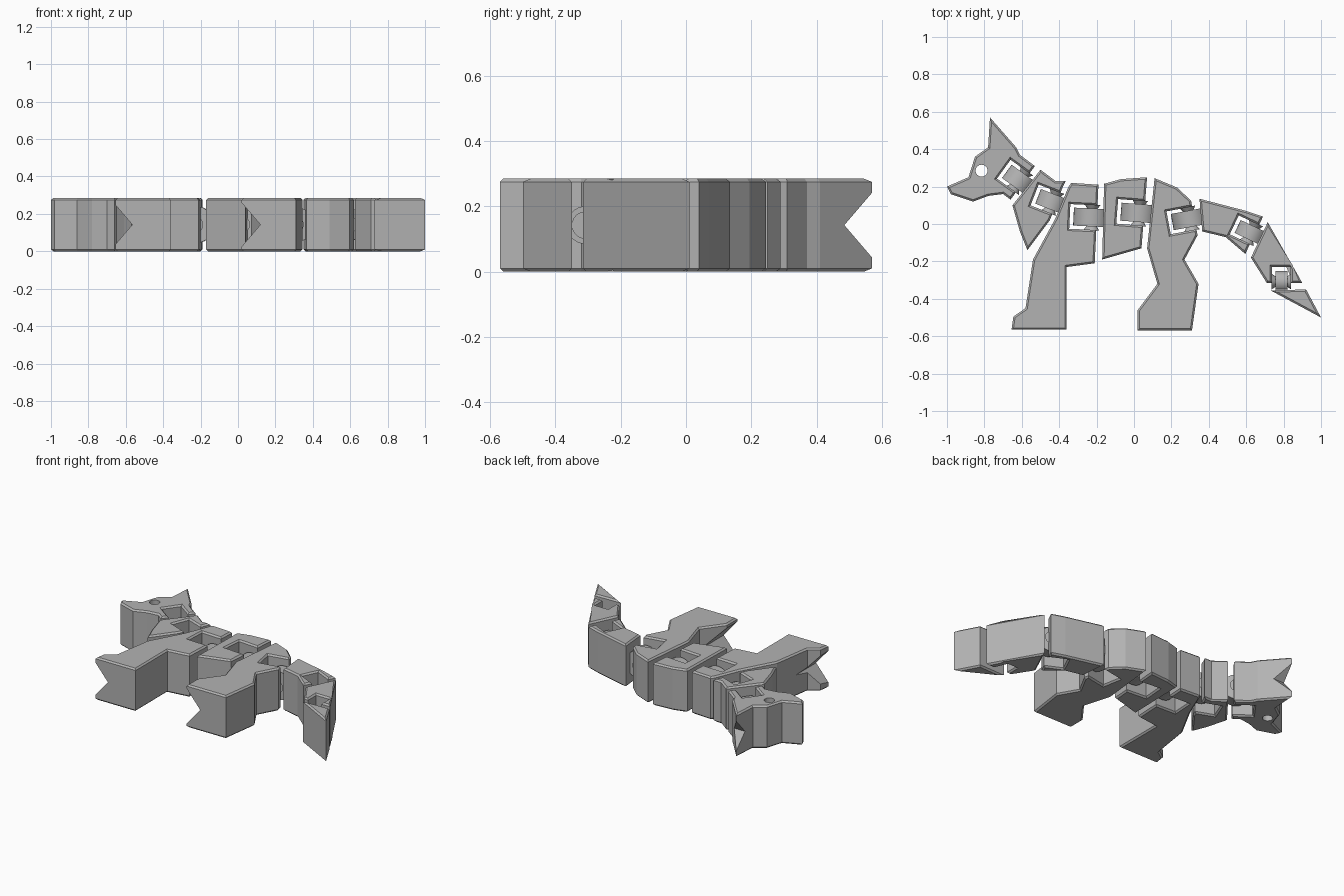
import bpy, bmesh, math
from mathutils import Matrix, Vector

if "Cube" in bpy.data.objects:
    bpy.data.objects.remove(bpy.data.objects["Cube"], do_unlink=True)

HEIGHT = 0.285
MID = HEIGHT / 2
UP = Vector((0, 0, 1))

grey = bpy.data.materials.new("plain grey")
grey.use_nodes = True
grey.diffuse_color = (0.45, 0.45, 0.45, 1)
grey.node_tree.nodes["Principled BSDF"].inputs["Base Color"].default_value = grey.diffuse_color


def finish(name, bm, smooth=False):
    bmesh.ops.recalc_face_normals(bm, faces=bm.faces[:])
    mesh = bpy.data.meshes.new(name)
    bm.to_mesh(mesh)
    bm.free()
    mesh.materials.append(grey)
    obj = bpy.data.objects.new(name, mesh)
    bpy.context.collection.objects.link(obj)
    if smooth:
        bpy.ops.object.select_all(action='DESELECT')
        obj.select_set(True)
        bpy.context.view_layer.objects.active = obj
        bpy.ops.object.shade_smooth_by_angle(angle=math.radians(30))
    return obj


def frame(origin, u):
    """Local x runs along u, local y is up, local z points sideways."""
    side = u.cross(UP)
    m = Matrix((u, UP, side)).transposed().to_4x4()
    m.translation = origin
    return m


def prism(name, points, depth, matrix=Matrix(), chamfer=0, smooth=False):
    bm = bmesh.new()
    base = bm.faces.new([bm.verts.new((x, y, chamfer)) for x, y in points])
    ext = bmesh.ops.extrude_face_region(bm, geom=[base], use_keep_orig=True)["geom"]
    top = next(g for g in ext if isinstance(g, bmesh.types.BMFace))
    bmesh.ops.translate(bm, vec=(0, 0, depth - 2 * chamfer), verts=top.verts[:])
    bmesh.ops.recalc_face_normals(bm, faces=bm.faces[:])
    if chamfer:
        for cap in (base, top):
            bmesh.ops.inset_region(bm, faces=[cap], thickness=chamfer, depth=chamfer,
                                   use_even_offset=True, use_boundary=True)
    bm.transform(matrix)
    return finish(name, bm, smooth)


def cut(obj, cutter):
    mod = obj.modifiers.new("cut", 'BOOLEAN')
    mod.operation = 'DIFFERENCE'
    mod.object = cutter
    bpy.context.view_layer.objects.active = obj
    bpy.ops.object.modifier_apply(modifier=mod.name)
    bpy.data.objects.remove(cutter, do_unlink=True)


def wedge(apex, u, length):
    """V-shaped cutter opening along u from its apex."""
    return prism("wedge_cutter", [(0, 0), (0.12, -0.14), (0.12, 0.14)], length,
                 frame(Vector(apex), Vector(u)))


def segment(name, outline, joint=None):
    """Chamfered plate; joint = (edge index, position on edge, half width, depth)."""
    points = [Vector((x, y, 0)) for x, y in outline]
    if joint:
        i, t, w, d = joint
        a, b = points[i], points[i + 1]
        e = (b - a).normalized()
        n = UP.cross(e)
        p = a.lerp(b, t)
        # socket cut into the rear edge
        points[i + 1:i + 1] = [p - e * w, p - e * w + n * d, p + e * w + n * d, p + e * w]
        # rounded tongue belonging to the next segment
        r = 0.68 * d
        cx = d - 0.02 - r
        profile = [(-0.055, -0.7 * r)]
        for k in range(25):
            ang = math.radians(-135 + 270 * k / 24)
            profile.append((cx + r * math.cos(ang), r * math.sin(ang)))
        profile.append((-0.055, 0.7 * r))
        half = w - 0.018
        centre = p + UP * MID
        prism(name + "_link_tongue", profile, 2 * half,
              frame(centre - n.cross(UP) * half, n), smooth=True)
        # conical hinge nubs on both socket walls
        for k, s in enumerate((1, -1)):
            axis = (n * s).cross(UP)
            bm = bmesh.new()
            bmesh.ops.create_cone(bm, cap_ends=True, segments=24, radius1=0.042,
                                  radius2=0.012, depth=0.045)
            bm.transform(frame(centre + n * cx - axis * (w - 0.02), n * s))
            finish(f"{name}_hinge_nub_{k + 1}", bm, smooth=True)
    return prism(name, [(v.x, v.y) for v in points], HEIGHT, chamfer=0.01)


# Head with eye hole and split ears
head = segment("head", [(-1, .2), (-.98, .16), (-.86, .12), (-.78, .15), (-.7, .16),
                        (-.66, .13), (-.53, .31), (-.61, .37), (-.63, .41), (-.77, .57),
                        (-.78, .41), (-.85, .36), (-.885, .25)], (5, .5, .062, .125))
eye = [(-.815 + .032 * math.cos(k * math.tau / 24), .285 + .032 * math.sin(k * math.tau / 24))
       for k in range(24)]
cut(head, prism("eye_cutter", eye, 0.5, Matrix.Translation((0, 0, -0.1))))
cut(head, wedge((-.9, .485, MID), (0, 1, 0), .4))

# Neck
segment("neck", [(-.65, .1), (-.61, -.04), (-.57, -.14), (-.45, .02), (-.38, .2),
                 (-.365, .23), (-.42, .23), (-.5, .29)], (3, .5, .06, .125))

# Chest with front legs, split at the toes
chest = segment("chest_and_front_legs",
                [(-.335, .22), (-.35, .2), (-.42, .03), (-.54, -.19), (-.58, -.45),
                 (-.645, -.495), (-.655, -.565), (-.36, -.565), (-.36, -.23),
                 (-.21, -.21), (-.19, .21)], (9, .58, .066, .145))
cut(chest, wedge((-.565, -.7, MID), (-1, 0, 0), .4))

# Belly
segment("belly", [(-.17, -.19), (.04, -.13), (.07, .25), (-.07, .24), (-.16, .215)],
        (1, .49, .066, .145))

# Hips with hind legs, split at the toes
hips = segment("hips_and_hind_legs",
               [(.02, -.46), (.02, -.57), (.31, -.57), (.345, -.32), (.27, -.19),
                (.34, -.06), (.305, .125), (.23, .195), (.11, .245), (.07, -.13),
                (.125, -.32)], (5, .5, .062, .14))
cut(hips, wedge((.12, -.7, MID), (-1, 0, 0), .4))

# Tail
segment("tail_base", [(.365, -.04), (.49, -.07), (.595, -.16), (.69, .04), (.6, .07),
                      (.35, .135)], (2, .52, .056, .12))
segment("tail_middle", [(.625, -.18), (.71, -.315), (.9, -.315), (.715, .01)],
        (1, .41, .05, .085))
segment("tail_tip", [(.73, -.355), (1, -.5), (.92, -.35)])
